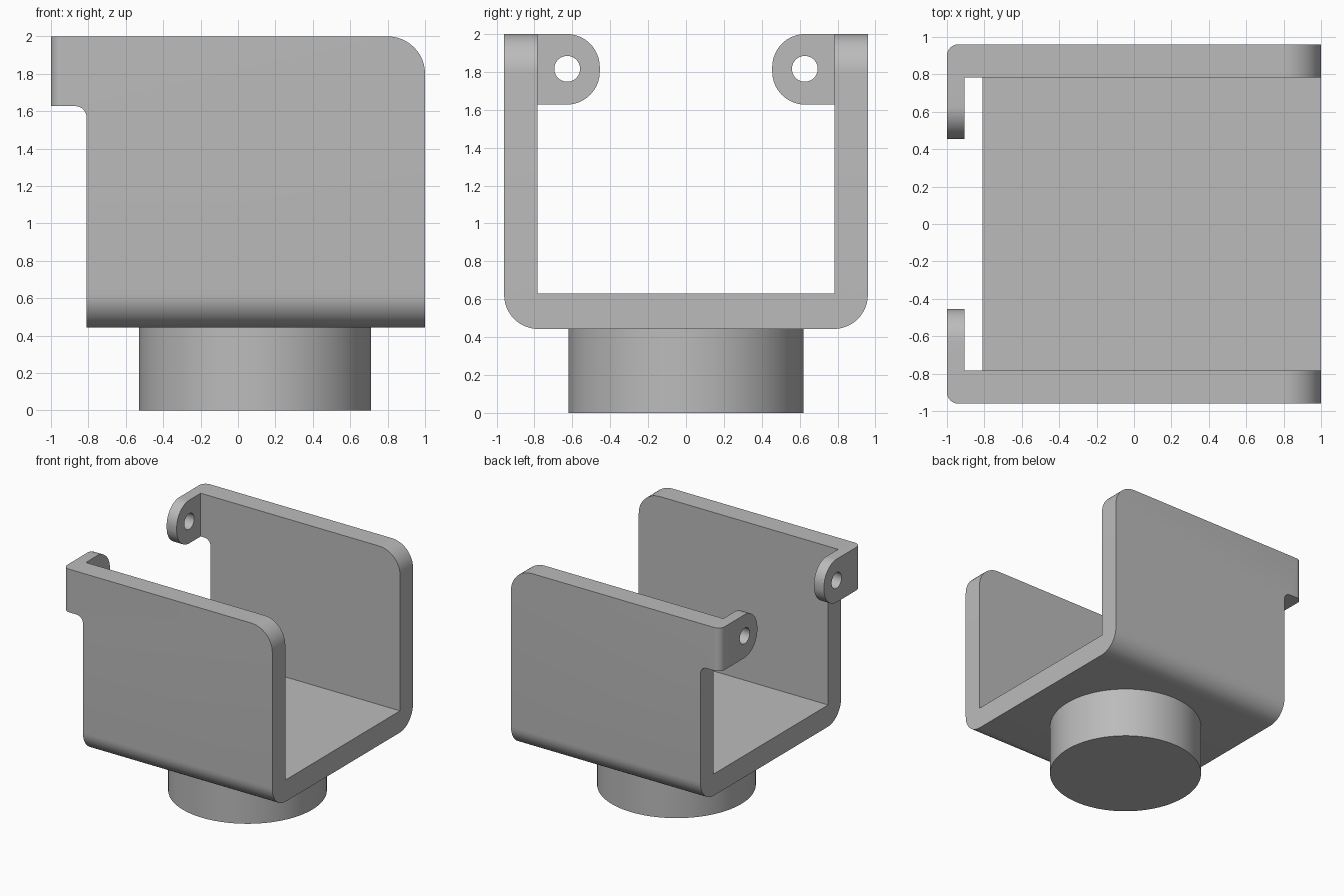
import bpy, bmesh
from math import sin, cos, pi
from mathutils import Vector

cube = bpy.data.objects.get("Cube")
if cube:
    bpy.data.objects.remove(cube, do_unlink=True)

grey = bpy.data.materials.new("plain grey")
grey.use_nodes = True
colour = (0.5, 0.5, 0.5, 1)
grey.diffuse_color = colour
grey.node_tree.nodes["Principled BSDF"].inputs["Base Color"].default_value = colour


def rounded(corners, steps=12):
    """Outline from (u, v, radius) right-angle corners."""
    out = []
    for i, (u, v, r) in enumerate(corners):
        p = Vector((u, v))
        if r == 0:
            out.append(p)
            continue
        a = (Vector(corners[i - 1][:2]) - p).normalized()
        b = (Vector(corners[(i + 1) % len(corners)][:2]) - p).normalized()
        centre = p + r * (a + b)
        for k in range(steps + 1):
            t = pi / 2 * k / steps
            out.append(centre - r * (cos(t) * b + sin(t) * a))
    return out


def circle(u, v, r, n):
    return [Vector((u + r * cos(2 * pi * k / n), v + r * sin(2 * pi * k / n))) for k in range(n)]


def prism(name, outline, axis, lo, hi):
    """Extrude an outline along one axis from lo to hi."""
    place = {"x": lambda p, w: (w, p.x, p.y),
             "y": lambda p, w: (p.x, w, p.y),
             "z": lambda p, w: (p.x, p.y, w)}[axis]
    bm = bmesh.new()
    low = [bm.verts.new(place(p, lo)) for p in outline]
    high = [bm.verts.new(place(p, hi)) for p in outline]
    bm.faces.new(low)
    bm.faces.new(high)
    for i in range(len(low)):
        bm.faces.new((low[i - 1], low[i], high[i], high[i - 1]))
    bmesh.ops.recalc_face_normals(bm, faces=bm.faces)
    mesh = bpy.data.meshes.new(name)
    bm.to_mesh(mesh)
    bm.free()
    mesh.materials.append(grey)
    obj = bpy.data.objects.new(name, mesh)
    bpy.context.collection.objects.link(obj)
    return obj


def activate(obj):
    bpy.ops.object.select_all(action="DESELECT")
    obj.select_set(True)
    bpy.context.view_layer.objects.active = obj


def cut(obj, tool, operation):
    mod = obj.modifiers.new("cut", "BOOLEAN")
    mod.operation, mod.object, mod.solver = operation, tool, "EXACT"
    activate(obj)
    bpy.ops.object.modifier_apply(modifier=mod.name)
    bpy.data.objects.remove(tool, do_unlink=True)


TOP, BASE, FLOOR, TAB = 2.0, 0.443, 0.63, 1.627
OUT, IN = 0.96, 0.783

# U-shaped bracket: side silhouette, rounded lower edges, open channel
bracket = prism("bracket", rounded([
    (-1, TOP, 0), (-1, TAB, 0), (-0.81, TAB, 0.06), (-0.81, BASE - 0.1, 0),
    (1, BASE - 0.1, 0), (1, TOP, 0.2)]), "y", -1.2, 1.2)
cut(bracket, prism("envelope", rounded([
    (-OUT, BASE, 0.18), (OUT, BASE, 0.18), (OUT, 2.2, 0), (-OUT, 2.2, 0)]),
    "x", -1.3, 1.3), "INTERSECT")
cut(bracket, prism("channel", rounded([
    (-IN, FLOOR, 0), (IN, FLOOR, 0), (IN, 2.3, 0), (-IN, 2.3, 0)]),
    "x", -1.4, 1.4), "DIFFERENCE")

# Round the upright outer corners of the tabs
bm = bmesh.new()
bm.from_mesh(bracket.data)
corners = [e for e in bm.edges
           if all(v.co.x < -0.99 and abs(v.co.y) > OUT - 0.01 for v in e.verts)]
bmesh.ops.bevel(bm, geom=corners, offset=0.06, offset_type="OFFSET",
                segments=8, profile=0.5, affect="EDGES")
bm.to_mesh(bracket.data)
bm.free()

# Drilled ears turned inwards from the tabs
ears = []
for side, s in (("left", 1), ("right", -1)):
    ear = prism(side + "_ear", rounded([
        (s * IN, TAB, 0), (s * 0.455, TAB, 0.175),
        (s * 0.455, TOP, 0.175), (s * IN, TOP, 0)], 16), "x", -1, -0.905)
    cut(ear, prism("drill", circle(s * 0.627, 1.816, 0.068, 40), "x", -1.2, -0.7), "DIFFERENCE")
    ears.append(ear)

# Round mounting post
post = prism("mounting_post", circle(0.091, 0, 0.621, 96), "z", 0, BASE + 0.02)

for obj in [bracket, post] + ears:
    activate(obj)
    bpy.ops.object.shade_smooth_by_angle(angle=pi / 6)
